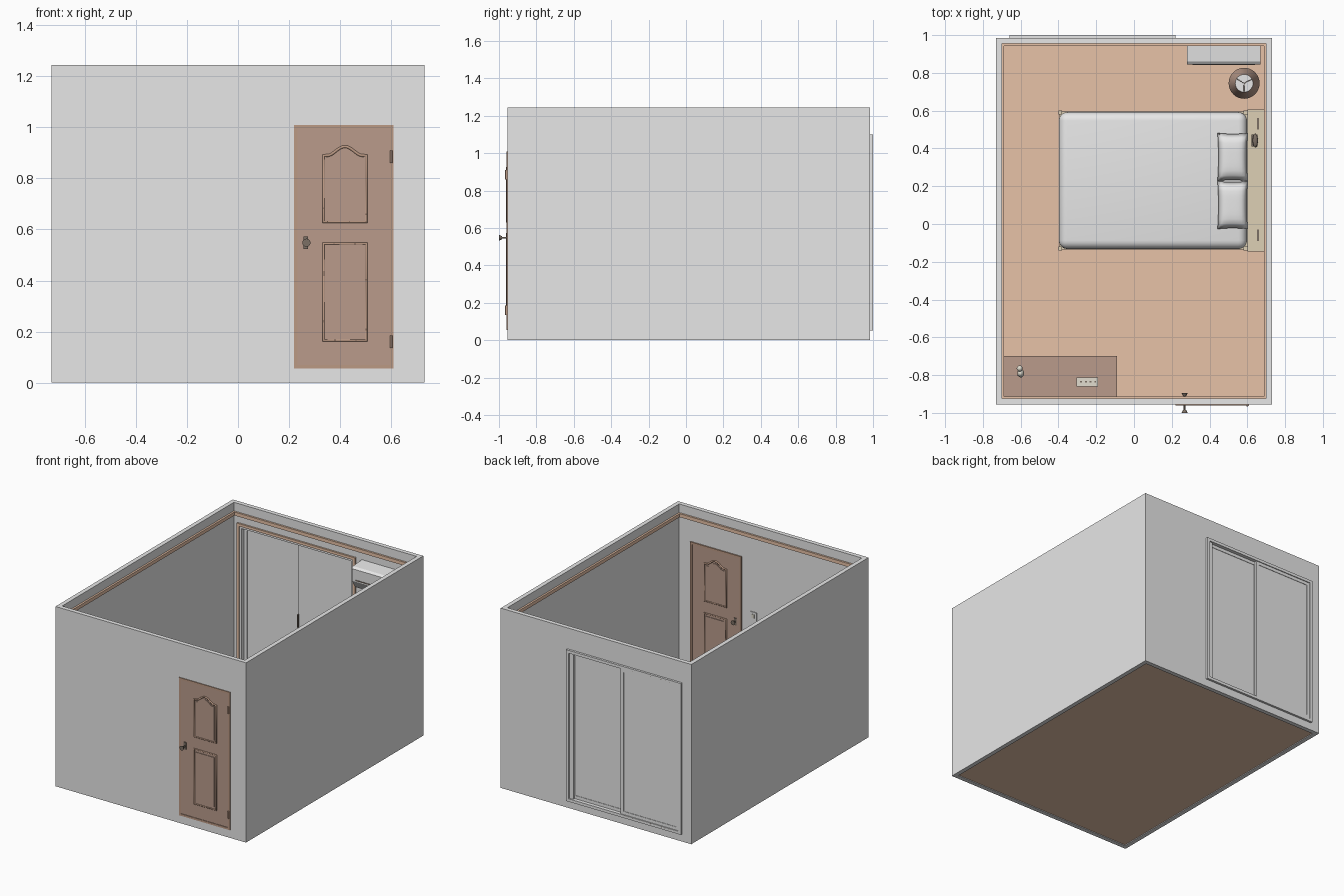
import bpy, bmesh, math
from mathutils import Matrix, Vector

start = bpy.data.objects.get("Cube")
if start:
    bpy.data.objects.remove(start, do_unlink=True)


def material(name, r, g, b):
    m = bpy.data.materials.new(name)
    m.use_nodes = True
    m.diffuse_color = (r, g, b, 1)
    m.node_tree.nodes["Principled BSDF"].inputs["Base Color"].default_value = (r, g, b, 1)
    return m


WHITE = material("white paint", .8, .8, .8)
TAN = material("tan wood", .8, .54, .39)
BROWN = material("brown wood", .49, .33, .26)
WARM = material("warm brown trim", .5, .32, .23)
PALE = material("pale wood", .73, .63, .46)
DARK = material("dark metal", .2, .16, .13)
IVORY = material("ivory plastic", .75, .72, .62)

# Room limits: outer walls, inner walls, floor level
XO, XI = .73, .70
YF, YB = -.955, .985
YFI, YBI = -.925, .955
FLOOR, TOP = .05, 1.245


def finish(name, bm, mat, smooth=False):
    bmesh.ops.recalc_face_normals(bm, faces=bm.faces[:])
    me = bpy.data.meshes.new(name)
    bm.to_mesh(me)
    bm.free()
    me.materials.append(mat)
    ob = bpy.data.objects.new(name, me)
    bpy.context.collection.objects.link(ob)
    if smooth:
        for p in me.polygons:
            p.use_smooth = True
    return ob


def add_box(bm, x0, x1, y0, y1, z0, z1):
    size = Matrix.Diagonal((x1 - x0, y1 - y0, z1 - z0, 1))
    mid = Matrix.Translation(((x0 + x1) / 2, (y0 + y1) / 2, (z0 + z1) / 2))
    bmesh.ops.create_cube(bm, size=1, matrix=mid @ size)


def boxes(name, mat, *bounds):
    bm = bmesh.new()
    for b in bounds:
        add_box(bm, *b)
    return finish(name, bm, mat)


def wall_frame(name, mat, x0, x1, z0, z1, w, y0, y1):
    """Rectangular frame standing in the xz plane."""
    return boxes(name, mat, (x0, x0 + w, y0, y1, z0, z1), (x1 - w, x1, y0, y1, z0, z1),
                 (x0 + w, x1 - w, y0, y1, z0, z0 + w), (x0 + w, x1 - w, y0, y1, z1 - w, z1))


def floor_ring(name, mat, w, z0, z1):
    """Strip running round the inside of the walls."""
    return boxes(name, mat, (-XI, -XI + w, YFI, YBI, z0, z1), (XI - w, XI, YFI, YBI, z0, z1),
                 (-XI + w, XI - w, YFI, YFI + w, z0, z1), (-XI + w, XI - w, YBI - w, YBI, z0, z1))


def prism(name, mat, points, direction):
    bm = bmesh.new()
    face = bm.faces.new([bm.verts.new(p) for p in points])
    out = bmesh.ops.extrude_face_region(bm, geom=[face])
    moved = [v for v in out["geom"] if isinstance(v, bmesh.types.BMVert)]
    bmesh.ops.translate(bm, verts=moved, vec=direction)
    return finish(name, bm, mat)


def cylinder(name, mat, a, b, r0, r1, sides=24, caps=True):
    a, b = Vector(a), Vector(b)
    turn = (b - a).to_track_quat("Z", "Y").to_matrix().to_4x4()
    bm = bmesh.new()
    bmesh.ops.create_cone(bm, cap_ends=caps, segments=sides, radius1=r0, radius2=r1,
                          depth=(b - a).length, matrix=Matrix.Translation((a + b) / 2) @ turn)
    ob = finish(name, bm, mat)
    for p in ob.data.polygons:
        p.use_smooth = len(p.vertices) == 4
    return ob


def ball(name, mat, centre, scale):
    bm = bmesh.new()
    bmesh.ops.create_uvsphere(bm, u_segments=20, v_segments=12, radius=1,
                              matrix=Matrix.Translation(centre) @ Matrix.Diagonal((*scale, 1)))
    return finish(name, bm, mat, True)


def cut(ob, *bounds):
    """Cut a box-shaped opening and keep the result as plain mesh."""
    cutter = boxes("cutter", WHITE, bounds)
    mod = ob.modifiers.new("opening", "BOOLEAN")
    mod.operation = "DIFFERENCE"
    mod.object = cutter
    bpy.context.view_layer.update()
    me = bpy.data.meshes.new_from_object(ob.evaluated_get(bpy.context.evaluated_depsgraph_get()))
    ob.modifiers.remove(mod)
    ob.data = me
    bpy.data.objects.remove(cutter, do_unlink=True)


# Walls with a door and a sliding door opening, floor and trim
DX0, DX1, DZ0, DZ1 = .22, .61, .055, 1.01
SX0, SX1, SZ0, SZ1 = -.66, .22, .052, 1.1
walls = boxes("walls", WHITE, (-XO, XO, YF, YB, 0, TOP))
cut(walls, -XI, XI, YFI, YBI, -1, 2)
cut(walls, DX0 + .01, DX1 - .01, -2, 0, DZ0 + .01, DZ1 - .01)
cut(walls, SX0 + .01, SX1 - .01, .5, 2, SZ0 + .01, SZ1 - .01)
boxes("floor", TAN, (-XI, XI, YFI, YBI, .005, FLOOR))
floor_ring("crown_molding", TAN, .013, 1.162, 1.186)
floor_ring("baseboard", TAN, .006, FLOOR, FLOOR + .035)

# Hinged door
wall_frame("door_frame", WARM, DX0, DX1, DZ0, DZ1, .014, YF - .005, YFI + .008)
boxes("door_leaf", BROWN, (DX0 + .012, DX1 - .012, YF - .001, YFI + .004, DZ0 + .012, DZ1 - .012))


def panel_outline(x0, x1, z0, z1, rise):
    """Rectangle whose top edge swells into a bell-shaped arch."""
    pts = [(x0, z0), (x1, z0)]
    n = 16 if rise else 1
    for i in range(n + 1):
        t = i / n
        bell = max(0, math.sin(math.pi * (t * 1.3 - .15))) ** 1.6
        pts.append((x1 + (x0 - x1) * t, z1 + rise * bell))
    return pts


for label, z0, z1, rise in (("lower", .165, .545, 0), ("upper", .63, .89, .035)):
    outline = panel_outline(.335, .503, z0, z1, rise)
    for side, y, out in (("outer", YF - .001, -1), ("inner", YFI + .004, 1)):
        curve = bpy.data.curves.new("rim", "CURVE")
        curve.dimensions = "3D"
        curve.bevel_depth = .006
        curve.bevel_resolution = 1
        line = curve.splines.new("POLY")
        line.points.add(len(outline) - 1)
        for p, (x, z) in zip(line.points, outline):
            p.co = (x, y, z, 1)
        line.use_cyclic_u = True
        curve.materials.append(WARM)
        rim = bpy.data.objects.new(f"door_{label}_{side}_rim", curve)
        bpy.context.collection.objects.link(rim)
        mx, mz = .419, (z0 + z1) / 2
        inset = [(mx + (x - mx) * .84, y, mz + (z - mz) * .9) for x, z in outline]
        prism(f"door_{label}_{side}_panel", BROWN, inset, (0, out * .004, 0))

# Door hardware, the same on both sides of the leaf
for side, y, tip in (("outer", YF, -1), ("inner", YFI, -.895)):
    out = math.copysign(1, tip - y)
    kx, kz = .268, .548
    boxes(f"door_{side}_rose", DARK,
          (kx - .011, kx + .007, min(y, y + out * .007), max(y, y + out * .007), kz - .025, kz + .025))
    cylinder(f"door_{side}_spindle", DARK, (kx, y, kz), (kx, tip, kz), .005, .005, 12)
    cylinder(f"door_{side}_knob", DARK, (kx, tip - out * .016, kz), (kx, tip, kz), .008, .016)
for z in (.16, .885):
    cylinder("door_hinge", WARM, (.6, YF - .007, z - .025), (.6, YF - .007, z + .025), .005, .005, 12)

# Sliding door: frame, inside trim, two panels on separate tracks
wall_frame("sliding_frame", WHITE, SX0, SX1, SZ0, SZ1, .02, YBI - .003, 1)
wall_frame("sliding_inside_trim", TAN, SX0 - .012, SX1 + .016, FLOOR, SZ1 + .014, .018, YBI - .012, YBI)
MEET = -.195
for name, x0, x1, y in (("fixed", MEET - .02, SX1 - .02, .963), ("moving", SX0 + .02, MEET, .982)):
    wall_frame(f"{name}_panel_frame", WHITE, x0, x1, SZ0 + .02, SZ1 - .02, .022, y, y + .012)
    boxes(f"{name}_panel_pane", WHITE, (x0 + .02, x1 - .02, y + .003, y + .009, SZ0 + .04, SZ1 - .04))
boxes("sliding_stile", WHITE, (SX1 - .05, SX1 - .02, .965, .99, SZ0 + .02, SZ1 - .02))
boxes("sliding_handle", DARK, (MEET - .018, MEET - .01, .948, .964, .51, .6))
slots = [(-.6 + i * .028, -.59 + i * .028, .995, 1, z, z + .005)
         for i in range(14) for z in (SZ0 + .012, SZ1 - .016)]
boxes("track_slots", DARK, *slots)

# Light switch beside the door
boxes("light_switch", WHITE, (.105, .15, YFI, YFI + .006, .595, .65))
boxes("switch_rocker", IVORY, (.118, .137, YFI, YFI + .01, .61, .636))

# Air conditioner on the back wall
profile = [(YBI, .93), (.88, .95), (.847, 1.005), (.845, 1.09), (.86, 1.102), (YBI, 1.11)]
prism("air_conditioner", WHITE, [(.28, y, z) for y, z in profile], (.39, 0, 0))
boxes("air_vent", DARK, (.31, .64, .843, .85, 1.012, 1.018))

# Bed
BX0, BX1, BY0, BY1 = -.4, .6, -.14, .6
boxes("bed_frame", PALE, (BX0 + .005, BX1, BY0 + .005, BY1 - .005, FLOOR + .04, .2))
posts = [(x, x + .02, y, y + .02, FLOOR, .21) for x in (BX0, BX1 - .02) for y in (BY0, BY1 - .02)]
boxes("bed_posts", PALE, *posts)
mattress = boxes("mattress", WHITE, (BX0 + .002, BX1 - .002, BY0 + .008, BY1 - .008, .18, .31))
bevel = mattress.modifiers.new("rounding", "BEVEL")
bevel.width = .045
bevel.segments = 5
for p in mattress.data.polygons:
    p.use_smooth = True
boxes("headboard", PALE, (BX1, .694, BY0 - .006, BY1 + .006, FLOOR, .48))
boxes("headboard_slots", DARK, *[(.65, .661, y, y + .06, .479, .482) for y in (-.09, .5)])
boxes("telephone_base", DARK, (.622, .655, .41, .475, .48, .5))
ball("telephone_receiver", DARK, (.642, .442, .51), (.014, .036, .012))

for name, y in (("left_pillow", .355), ("right_pillow", .1)):
    bm = bmesh.new()
    bmesh.ops.create_cube(bm, size=2)
    bmesh.ops.subdivide_edges(bm, edges=bm.edges[:], cuts=9, use_grid_fill=True)
    for v in bm.verts:
        u, w, h = v.co
        puff = max(0, (1 - u ** 4) * (1 - w ** 4)) ** .5
        v.co = (.522 + .08 * u * (1 - .06 * (1 - w * w)),
                y + .127 * w * (1 - .04 * (1 - u * u)), .335 + .035 * h * puff)
    bmesh.ops.remove_doubles(bm, verts=bm.verts[:], dist=.0005)
    finish(name, bm, WHITE, True)

# Floor lamp
LX, LY = .583, .745
cylinder("lamp_base", BROWN, (LX, LY, FLOOR), (LX, LY, FLOOR + .02), .065, .055, 32)
cylinder("lamp_pole", DARK, (LX, LY, FLOOR), (LX, LY, .72), .007, .007, 12)
cylinder("lamp_shade", BROWN, (LX, LY, .58), (LX, LY, .73), .082, .047, 32, False)
cylinder("lamp_diffuser", WHITE, (LX, LY, .715), (LX, LY, .722), .047, .047, 32)
for i in range(3):
    a = i * math.tau / 3 + .5
    cylinder("lamp_spoke", DARK, (LX, LY, .726),
             (LX + .046 * math.cos(a), LY + .046 * math.sin(a), .726), .002, .002, 6)

# Desk with drawers and small things on it
TX0, TX1, TY0, TY1, TZ = -XI, -.09, YFI, -.7, .41
boxes("desk", BROWN, (TX0, TX1, TY0, TY1, TZ - .02, TZ),
      (TX0, TX0 + .02, TY0, TY1 - .01, FLOOR, TZ - .02),
      (TX1 - .2, TX1 - .01, TY0, TY1 - .015, FLOOR, TZ - .02),
      (TX0 + .02, TX1 - .2, TY0, TY0 + .015, .2, TZ - .02))
for i in range(3):
    z = FLOOR + .01 + i * .108
    boxes("drawer_front", BROWN, (TX1 - .193, TX1 - .017, TY1 - .016, TY1 - .008, z, z + .1))
    ball("drawer_knob", DARK, (TX1 - .105, TY1 - .005, z + .055), (.007, .007, .007))
boxes("desk_clock", IVORY, (-.305, -.19, -.86, -.812, TZ, TZ + .03))
boxes("clock_buttons", DARK, *[(x, x + .01, -.84, -.832, TZ + .029, TZ + .033)
                               for x in (-.285, -.26, -.235, -.21)])
ball("ornament_body", IVORY, (-.6, -.79, TZ + .03), (.018, .022, .03))
ball("ornament_head", IVORY, (-.605, -.765, TZ + .065), (.016, .016, .018))
